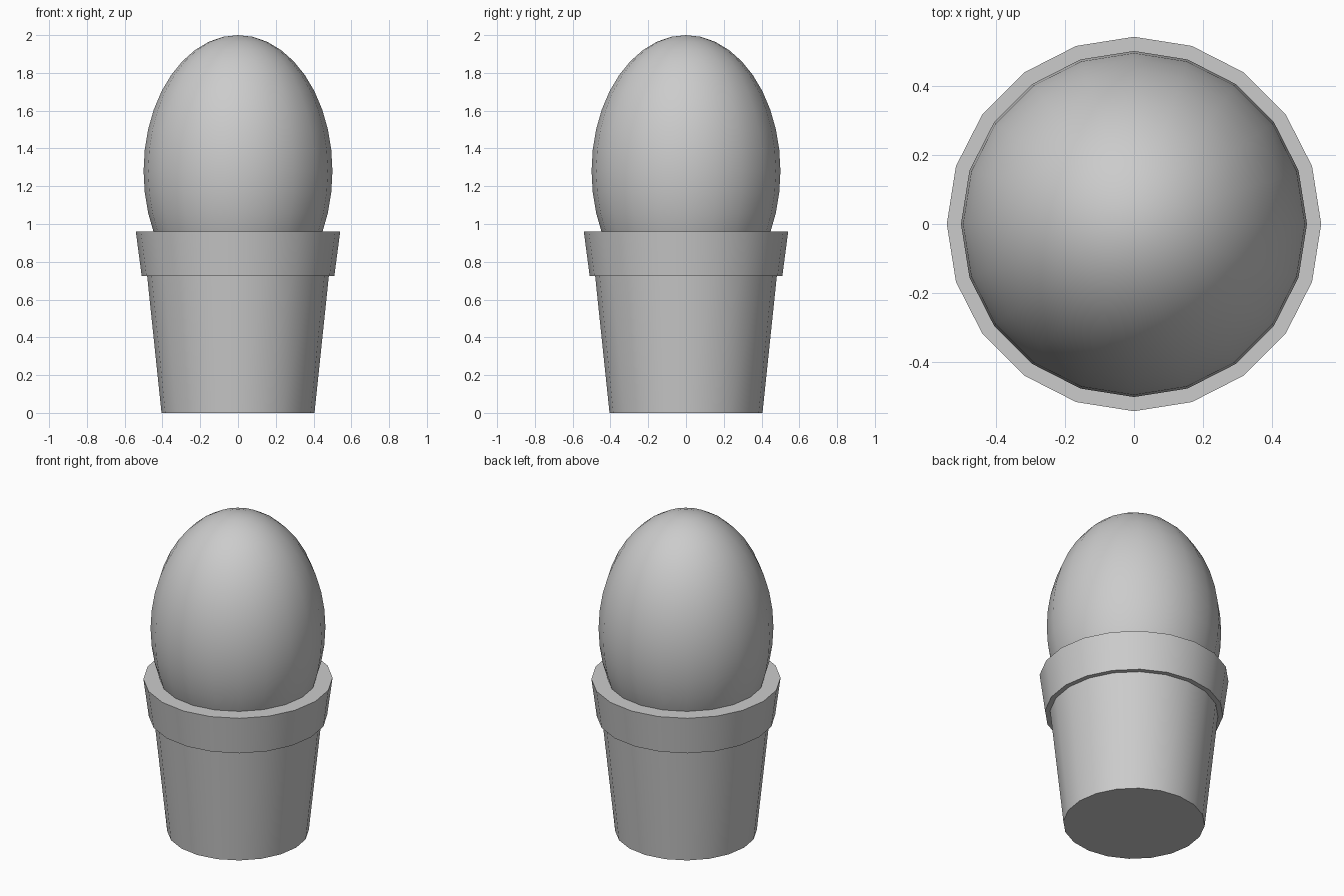
import bpy, bmesh, math

if "Cube" in bpy.data.objects:
    bpy.data.objects.remove(bpy.data.objects["Cube"])

SIDES = 20


def lathe(name, profile):
    """Spin an (r, z) profile around z into a closed, 20-sided solid."""
    bm = bmesh.new()
    rings = []
    for r, z in profile:
        rings.append([bm.verts.new((r * math.cos(2 * math.pi * i / SIDES),
                                    r * math.sin(2 * math.pi * i / SIDES), z))
                      for i in range(SIDES)])
    for a, b in zip(rings, rings[1:]):
        for i in range(SIDES):
            j = (i + 1) % SIDES
            bm.faces.new((a[i], a[j], b[j], b[i]))
    bm.faces.new(rings[0][::-1])
    bm.faces.new(rings[-1])
    mesh = bpy.data.meshes.new(name)
    bm.to_mesh(mesh)
    bm.free()
    obj = bpy.data.objects.new(name, mesh)
    bpy.context.collection.objects.link(obj)
    return obj


def smooth(obj, degrees):
    bpy.ops.object.select_all(action='DESELECT')
    obj.select_set(True)
    bpy.context.view_layer.objects.active = obj
    bpy.ops.object.shade_smooth_by_angle(angle=math.radians(degrees))


# Tapered pot with an overhanging rim, closed on top around the plant
pot = lathe("pot", [(0.405, 0), (0.481, 0.725), (0.51, 0.725), (0.541, 0.96)])
smooth(pot, 30)

# Egg-shaped plant sunk into the pot
bpy.ops.mesh.primitive_uv_sphere_add(segments=SIDES, ring_count=20, radius=1,
                                     location=(0, 0, 1.28))
plant = bpy.context.object
plant.name = "plant_body"
plant.scale = (0.5, 0.5, 0.72)
bpy.ops.object.transform_apply(location=False, rotation=False, scale=True)
smooth(plant, 60)
